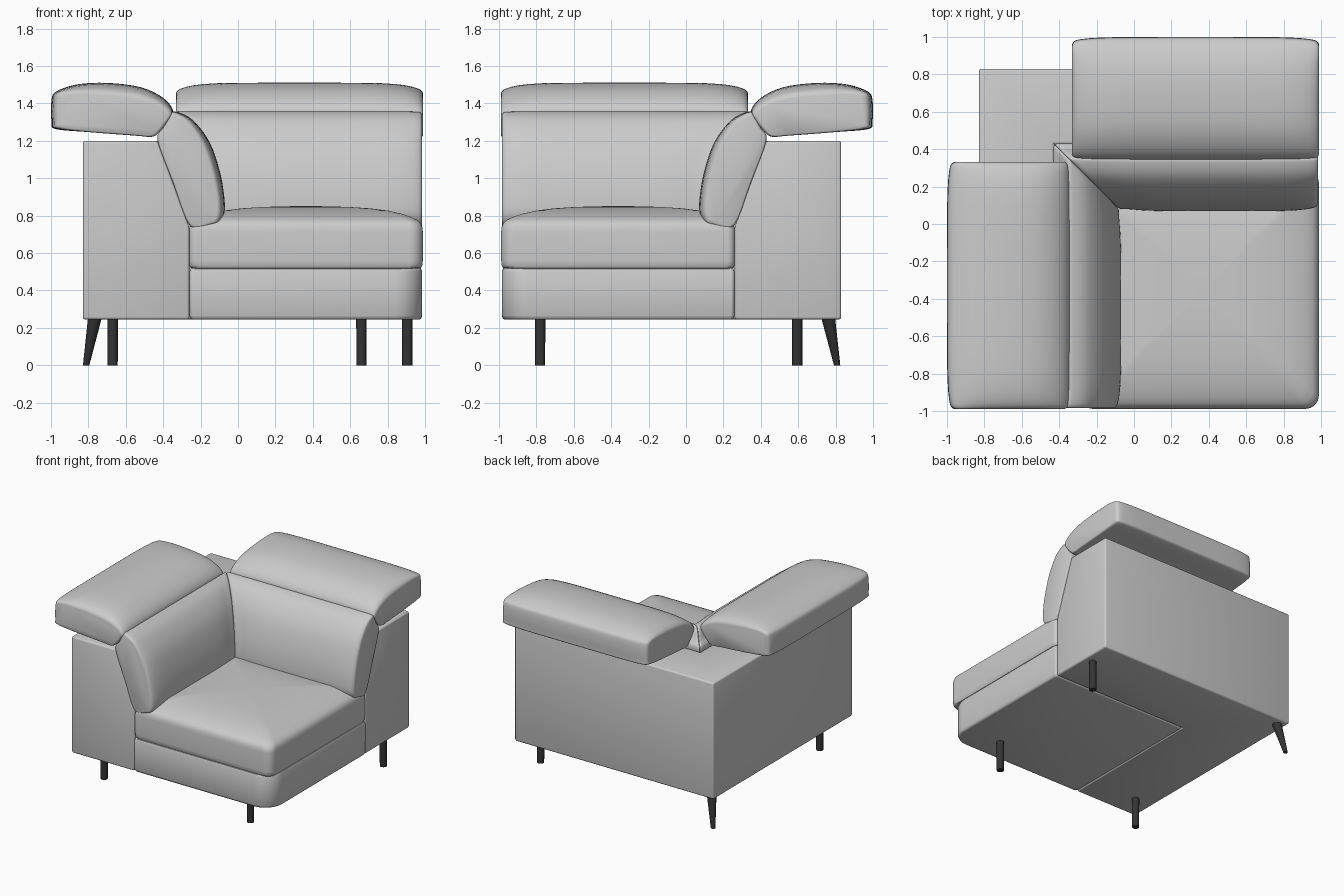
import bpy, bmesh, math
from mathutils import Vector

if "Cube" in bpy.data.objects:
    bpy.data.objects.remove(bpy.data.objects["Cube"])


def finish(name, bm, mat=None, angle=42):
    bmesh.ops.recalc_face_normals(bm, faces=bm.faces)
    me = bpy.data.meshes.new(name)
    bm.to_mesh(me)
    bm.free()
    ob = bpy.data.objects.new(name, me)
    bpy.context.collection.objects.link(ob)
    me.shade_smooth()
    me.set_sharp_from_angle(angle=math.radians(angle))
    if mat:
        me.materials.append(mat)
    return ob


def skin(bm, rings):
    """Join rings of points with quads and cap both ends."""
    vs = [[bm.verts.new(p) for p in r] for r in rings]
    n = len(vs[0])
    for a, b in zip(vs, vs[1:]):
        for i in range(n):
            j = (i + 1) % n
            bm.faces.new((a[i], a[j], b[j], b[i]))
    bm.faces.new(vs[0])
    bm.faces.new(vs[-1])


def smooth_loop(pts, steps=4):
    """Closed Catmull-Rom curve through the points."""
    pts, out, n = [Vector(p) for p in pts], [], len(pts)
    for i in range(n):
        a, b, c, d = (pts[(i + k) % n] for k in (-1, 0, 1, 2))
        for s in range(steps):
            t = s / steps
            out.append(0.5 * (2 * b + (c - a) * t + (2 * a - 5 * b + 4 * c - d) * t * t
                              + (3 * b - a - 3 * c + d) * t ** 3))
    return out


def cushion(name, end, mid, y0, y1, mirrored):
    """Padded sweep along y; y1=None mitres the far end on the corner diagonal."""
    end, mid = smooth_loop(end), smooth_loop(mid)
    ctr = sum(mid, Vector((0, 0))) / len(mid)
    near = [0, .002, .006, .012, .02, .04, .07, .11, .17, .25, .37]
    ts = near + [.5] + [1 - t for t in reversed(near)]
    rings = []
    for t in ts:
        f = math.sqrt(1 - abs(2 * t - 1) ** 6)
        if y1 is None and t > .5:
            f = max(f, .7)
        w = min(1, min(t, 1 - t) / .02)
        k = 1 - .06 * (1 - math.sqrt(1 - (1 - w) ** 2))
        ring = []
        for e, m in zip(end, mid):
            d, z = ctr + (e.lerp(m, f) - ctr) * k
            y = y0 + ((d if y1 is None else y1) - y0) * t
            ring.append((-y, d, z) if mirrored else (-d, y, z))
        rings.append(ring)
    bm = bmesh.new()
    skin(bm, rings)
    return finish(name, bm, angle=50)


def rounded_block(name, c, h, radii, levels):
    """Stack of rounded squares: levels are (scale, z), radii per corner."""
    base = []
    for k, ((sx, sy), r) in enumerate(zip(((1, -1), (1, 1), (-1, 1), (-1, -1)), radii)):
        for i in range(9):
            a = math.radians(-90 + 90 * k + 90 * i / 8)
            base.append((sx * (h - r) + r * math.cos(a), sy * (h - r) + r * math.sin(a)))
    bm = bmesh.new()
    skin(bm, [[(c[0] + x * s, c[1] + y * s, z) for x, y in base] for s, z in levels])
    return finish(name, bm, angle=50)


# L-shaped upholstered frame: one profile swept round the corner
prof = [(.26, .245), (.83, .245), (.83, 1.2), (.43, 1.2), (.26, .74)]
bm = bmesh.new()
skin(bm, [[(-d, -.978, z) for d, z in prof],
          [(-d, d, z) for d, z in prof],
          [(.978, d, z) for d, z in prof]])
bmesh.ops.recalc_face_normals(bm, faces=bm.faces)
sharp = [e for e in bm.edges if e.calc_face_angle_signed() > math.radians(15)]
bmesh.ops.bevel(bm, geom=sharp, offset=.014, segments=3, profile=.5, affect='EDGES')
finish("frame", bm)

# Backrest and headrest cushions, one pair per side of the corner
back_tail = [(.36, 1.345), (.40, 1.27), (.43, 1.2), (.345, .97)]
back_end = [(.255, .742), (.15, .748), (.115, .772), (.105, .85), (.13, 1.0),
            (.185, 1.17), (.26, 1.295), (.33, 1.345)] + back_tail
back_mid = [(.255, .742), (.13, .752), (.08, .785), (.07, .86), (.093, 1.02),
            (.15, 1.19), (.24, 1.31), (.325, 1.355)] + back_tail
head_low = [(.80, 1.247), (.55, 1.228), (.46, 1.222), (.42, 1.248), (.37, 1.31)]
head_end = [(.36, 1.345), (.41, 1.385), (.52, 1.422), (.70, 1.445), (.86, 1.457),
            (.945, 1.455), (.966, 1.42), (.97, 1.30), (.955, 1.268)] + head_low
head_mid = [(.346, 1.36), (.40, 1.43), (.52, 1.487), (.70, 1.51), (.86, 1.502),
            (.97, 1.465), (.997, 1.42), (.997, 1.30), (.975, 1.263)] + head_low
for side, flip in (("left", False), ("rear", True)):
    cushion(side + "_backrest", back_end, back_mid, -.985, None, flip)
    cushion(side + "_headrest", head_end, head_mid, -.99, .332, flip)

# Seat base with one large rounded outer corner
rounded_block("seat_base", (.363, -.363), .622, (.15, .02, .02, .02),
              [(.975, .245), (.99, .249), (1, .265), (1, .5), (.99, .516), (.97, .52)])

# Crowned seat cushion
rounded_block("seat_cushion", (.363, -.363), .625, (.07, .04, .04, .04),
              [(.96, .517), (.985, .52), (.997, .535), (1, .56), (1, .715), (.995, .74),
               (.98, .762), (.95, .778), (.9, .793), (.82, .81), (.7, .827),
               (.55, .839), (.38, .846), (.2, .85), (.05, .851)])

# Dark legs: three straight posts and one splayed corner leg
dark = bpy.data.materials.new("dark_leg")
dark.diffuse_color = (.035, .035, .035, 1)
dark.use_nodes = True
dark.node_tree.nodes["Principled BSDF"].inputs["Base Color"].default_value = dark.diffuse_color


def leg(name, top, foot, r_top, r_foot):
    bm = bmesh.new()
    skin(bm, [[(x + r * math.cos(i * math.tau / 20), y + r * math.sin(i * math.tau / 20), z)
               for i in range(20)]
              for (x, y), r, z in ((foot, r_foot, 0), (top, r_top, .255))])
    finish(name, bm, dark)


for name, p in (("left_front_leg", (-.67, -.78)), ("right_front_leg", (.66, -.78)),
                ("right_rear_leg", (.905, .595))):
    leg(name, p, p, .028, .027)
leg("corner_leg", (-.765, .76), (-.812, .808), .037, .017)
